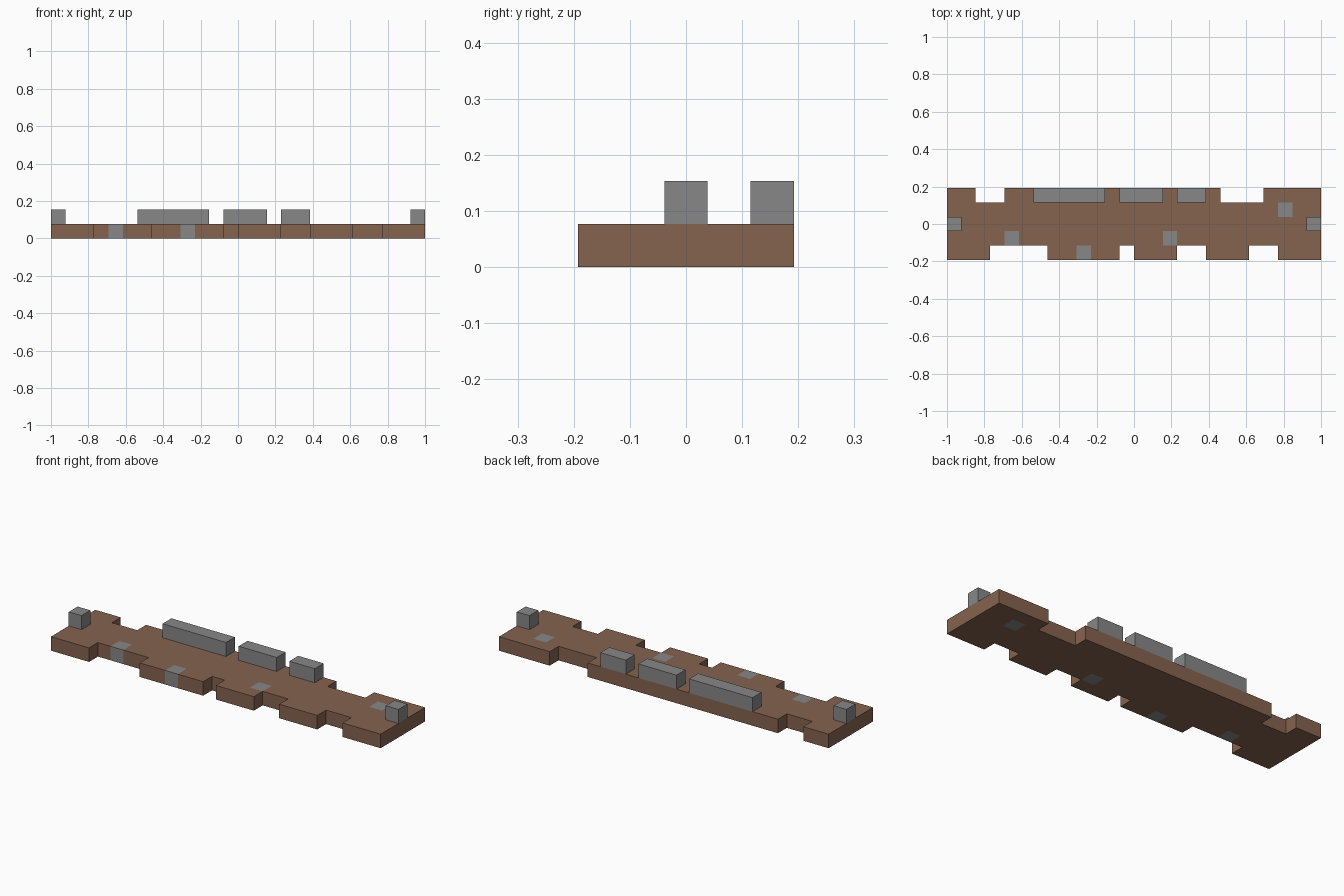
import bpy
import bmesh
from mathutils import Matrix

U = 2 / 26            # one block of the layout
COLS, ROWS = 26, 5

if "Cube" in bpy.data.objects:
    bpy.data.objects.remove(bpy.data.objects["Cube"])


def make_material(name, color):
    mat = bpy.data.materials.new(name)
    mat.use_nodes = True
    mat.diffuse_color = color
    mat.node_tree.nodes["Principled BSDF"].inputs["Base Color"].default_value = color
    return mat


def make_object(name, bm, *mats):
    mesh = bpy.data.meshes.new(name)
    bm.to_mesh(mesh)
    bm.free()
    for mat in mats:
        mesh.materials.append(mat)
    obj = bpy.data.objects.new(name, mesh)
    bpy.context.collection.objects.link(obj)
    return obj


def stone_block(name, col, row, length):
    """Block one unit high resting on the deck."""
    bm = bmesh.new()
    center = ((col + length / 2 - COLS / 2) * U, (row + 0.5 - ROWS / 2) * U, 1.5 * U)
    bmesh.ops.create_cube(bm, size=U, matrix=Matrix.Translation(center)
                          @ Matrix.Diagonal((length, 1, 1, 1)))
    make_object(name, bm, stone)


earth = make_material("earth brown", (0.235, 0.125, 0.078, 1))
stone = make_material("stone grey", (0.245, 0.245, 0.245, 1))

# Deck: a grid with notches cut from the long edges and flush stones set in it
front_notches = {*range(3, 7), 12, 16, 17, 21, 22}
back_notches = {2, 3, *range(19, 22)}
notches = {(c, 0) for c in front_notches} | {(c, ROWS - 1) for c in back_notches}
flush_stones = {(4, 1), (9, 0), (15, 1), (23, 3)}

bm = bmesh.new()
bmesh.ops.create_grid(bm, x_segments=COLS, y_segments=ROWS, size=1,
                      matrix=Matrix.Diagonal((1, ROWS / COLS, 1, 1)))
cut = []
for face in bm.faces:
    p = face.calc_center_median()
    cell = (int(p.x / U + COLS / 2), int(p.y / U + ROWS / 2))
    if cell in notches:
        cut.append(face)
    face.material_index = int(cell in flush_stones)
bmesh.ops.delete(bm, geom=cut, context="FACES")
deck = make_object("deck", bm, earth, stone)
slab = deck.modifiers.new("thickness", "SOLIDIFY")
slab.thickness = U
slab.offset = 1

# Low wall along the back edge
stone_block("wall_long", 6, 4, 5)
stone_block("wall_middle", 12, 4, 3)
stone_block("wall_short", 16, 4, 2)

# Posts at both ends
stone_block("right_post", 0, 2, 1)
stone_block("left_post", COLS - 1, 2, 1)
